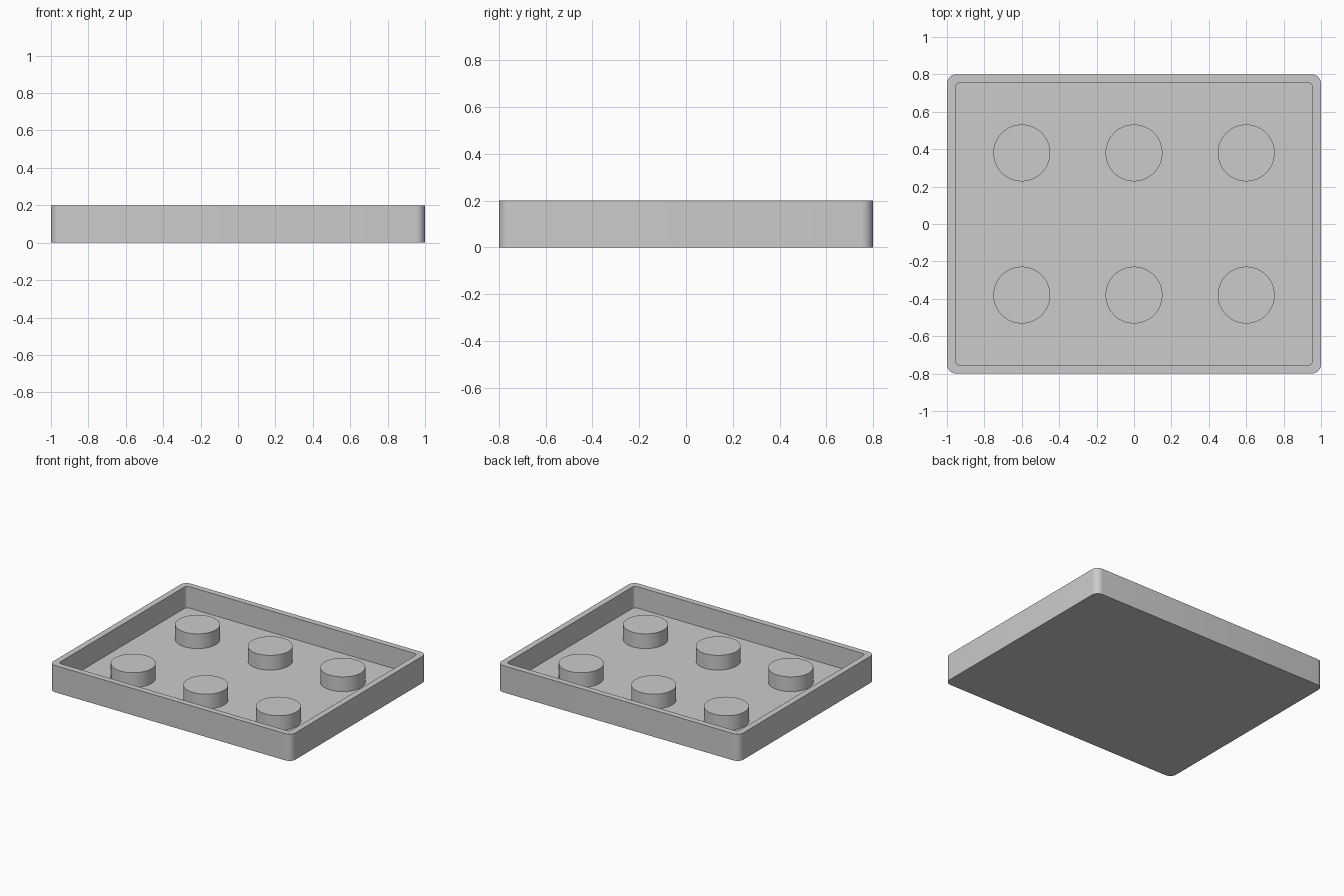
import bpy
import bmesh
from math import radians, cos, sin, pi

cube = bpy.data.objects.get("Cube")
if cube:
    bpy.data.objects.remove(cube, do_unlink=True)

HALF_X, HALF_Y, HEIGHT = 1.0, 0.8, 0.2
WALL, FLOOR, PEG_TOP = 0.045, 0.04, 0.15

grey = bpy.data.materials.new("plain grey")
grey.use_nodes = True
colour = (0.6, 0.6, 0.6, 1.0)
grey.diffuse_color = colour
grey.node_tree.nodes["Principled BSDF"].inputs["Base Color"].default_value = colour


def rounded_loop(bm, inset, radius, z, steps=8):
    """Ring of vertices around a rounded rectangle."""
    cx, cy = HALF_X - inset - radius, HALF_Y - inset - radius
    ring = []
    for corner, (sx, sy) in enumerate(((1, 1), (-1, 1), (-1, -1), (1, -1))):
        for i in range(steps + 1):
            a = (corner + i / steps) * pi / 2
            ring.append(bm.verts.new((sx * cx + radius * cos(a),
                                      sy * cy + radius * sin(a), z)))
    return ring


def finish(name, bm):
    bmesh.ops.recalc_face_normals(bm, faces=bm.faces)
    mesh = bpy.data.meshes.new(name)
    bm.to_mesh(mesh)
    bm.free()
    mesh.materials.append(grey)
    obj = bpy.data.objects.new(name, mesh)
    bpy.context.collection.objects.link(obj)
    bpy.ops.object.select_all(action="DESELECT")
    obj.select_set(True)
    bpy.context.view_layer.objects.active = obj
    bpy.ops.object.shade_smooth_by_angle(angle=radians(30))
    return obj


# Tray: outer wall, flat rim, inner wall and floor
bm = bmesh.new()
rings = [rounded_loop(bm, 0, 0.05, 0),
         rounded_loop(bm, 0, 0.05, HEIGHT),
         rounded_loop(bm, WALL, 0.025, HEIGHT),
         rounded_loop(bm, WALL, 0.025, FLOOR)]
for low, high in zip(rings, rings[1:]):
    for i in range(len(low)):
        j = (i + 1) % len(low)
        bm.faces.new((low[i], low[j], high[j], high[i]))
bm.faces.new(rings[0])
bm.faces.new(rings[-1])
finish("tray", bm)

# Pegs: two rows of three round studs on the floor
for row, y in (("front", -0.38), ("back", 0.38)):
    for side, x in (("right", -0.6), ("middle", 0), ("left", 0.6)):
        bm = bmesh.new()
        bmesh.ops.create_cone(bm, cap_ends=True, segments=64, radius1=0.152,
                              radius2=0.152, depth=PEG_TOP - FLOOR)
        peg = finish(f"{row}_{side}_peg", bm)
        peg.location = (x, y, (PEG_TOP + FLOOR) / 2)
